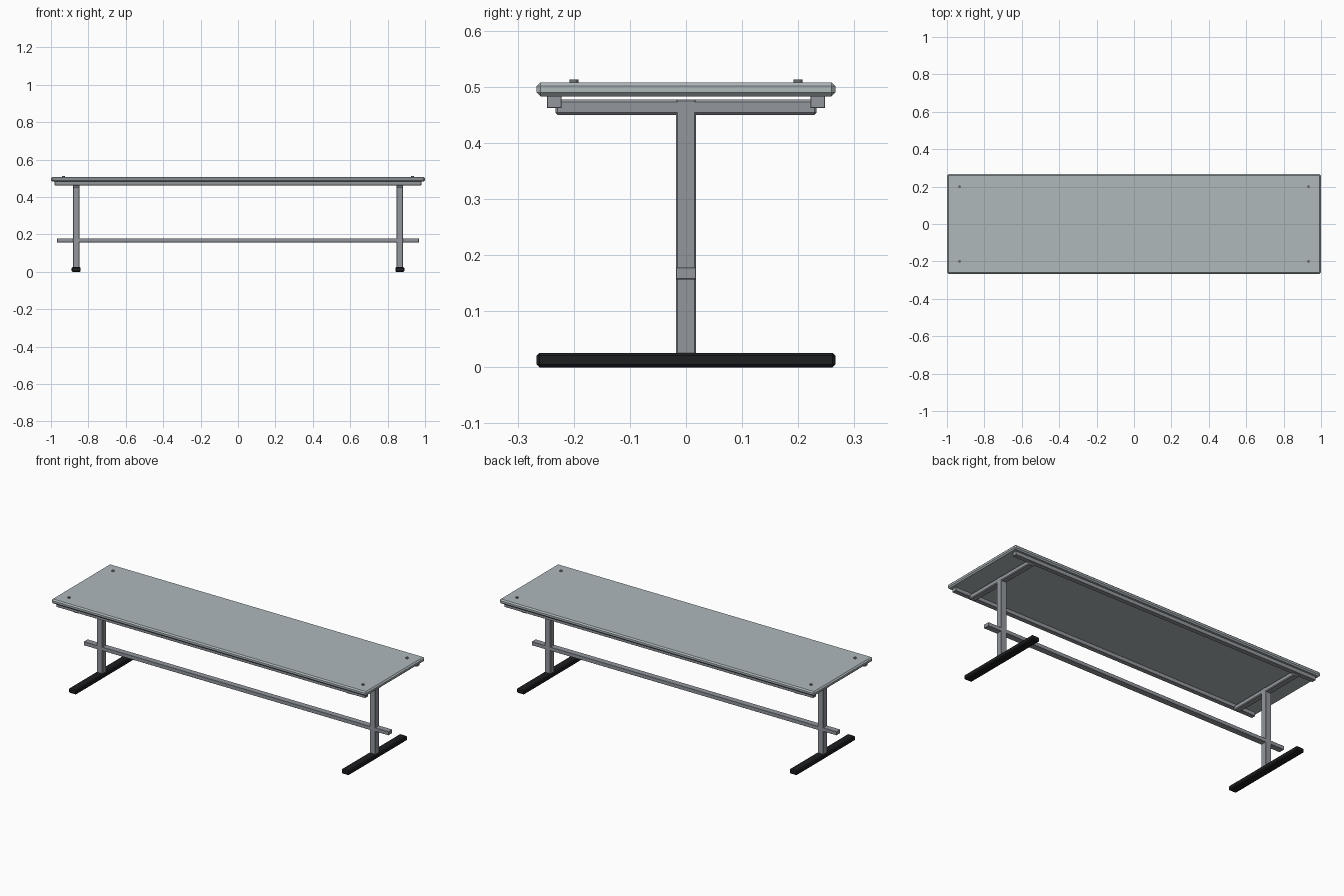
import bpy, bmesh

if "Cube" in bpy.data.objects:
    bpy.data.objects.remove(bpy.data.objects["Cube"])


def material(name, rgb):
    m = bpy.data.materials.new(name)
    m.diffuse_color = (*rgb, 1)
    m.use_nodes = True
    m.node_tree.nodes["Principled BSDF"].inputs["Base Color"].default_value = m.diffuse_color
    return m


TOP = material("light_panel", (0.43, 0.48, 0.50))
STEEL = material("grey_steel", (0.29, 0.31, 0.34))
BLACK = material("black_rubber", (0.012, 0.013, 0.015))
BOLT = material("dark_bolt", (0.16, 0.17, 0.18))


def finish(name, bm, mat):
    me = bpy.data.meshes.new(name)
    bm.to_mesh(me)
    bm.free()
    me.materials.append(mat)
    ob = bpy.data.objects.new(name, me)
    bpy.context.collection.objects.link(ob)
    return ob


def box(name, lo, hi, mat, chamfer=0):
    bm = bmesh.new()
    bmesh.ops.create_cube(bm, size=1)
    for v in bm.verts:
        v.co = [(a + b) / 2 + c * (b - a) for a, b, c in zip(lo, hi, v.co)]
    if chamfer:
        bmesh.ops.bevel(bm, geom=bm.edges[:], offset=chamfer, segments=1,
                        profile=0.5, affect='EDGES')
    return finish(name, bm, mat)


def bolt(name, x, y):
    bm = bmesh.new()
    bmesh.ops.create_cone(bm, cap_ends=True, segments=12, radius1=0.008,
                          radius2=0.008, depth=0.008)
    bmesh.ops.translate(bm, verts=bm.verts[:], vec=(x, y, 0.509))
    return finish(name, bm, BOLT)


# Tabletop / seat slab with chamfered rim
box("seat_panel", (-1, -0.266, 0.483), (1, 0.266, 0.508), TOP, 0.007)

# Long rails under both edges
for side, s in (("front", -1), ("back", 1)):
    y = s * 0.235
    box(side + "_rail", (-0.98, y - 0.013, 0.462), (0.98, y + 0.013, 0.4835), STEEL, 0.001)

# End frames: cross beam, post and foot
for side, s in (("left", -1), ("right", 1)):
    x = s * 0.865
    box(side + "_cross_beam", (x - 0.018, -0.233, 0.450), (x + 0.018, 0.233, 0.477), STEEL, 0.004)
    box(side + "_post", (x - 0.0185, -0.018, 0.02), (x + 0.0185, 0.018, 0.4775), STEEL, 0.003)
    box(side + "_foot", (x - 0.024, -0.266, 0), (x + 0.024, 0.266, 0.026), BLACK, 0.005)
    for end, t in (("front", -1), ("back", 1)):
        bolt(f"{side}_{end}_bolt", s * 0.933, t * 0.2)

# Low stretcher running through both posts
box("stretcher", (-0.967, -0.0175, 0.157), (0.967, 0.0175, 0.178), STEEL, 0.001)
